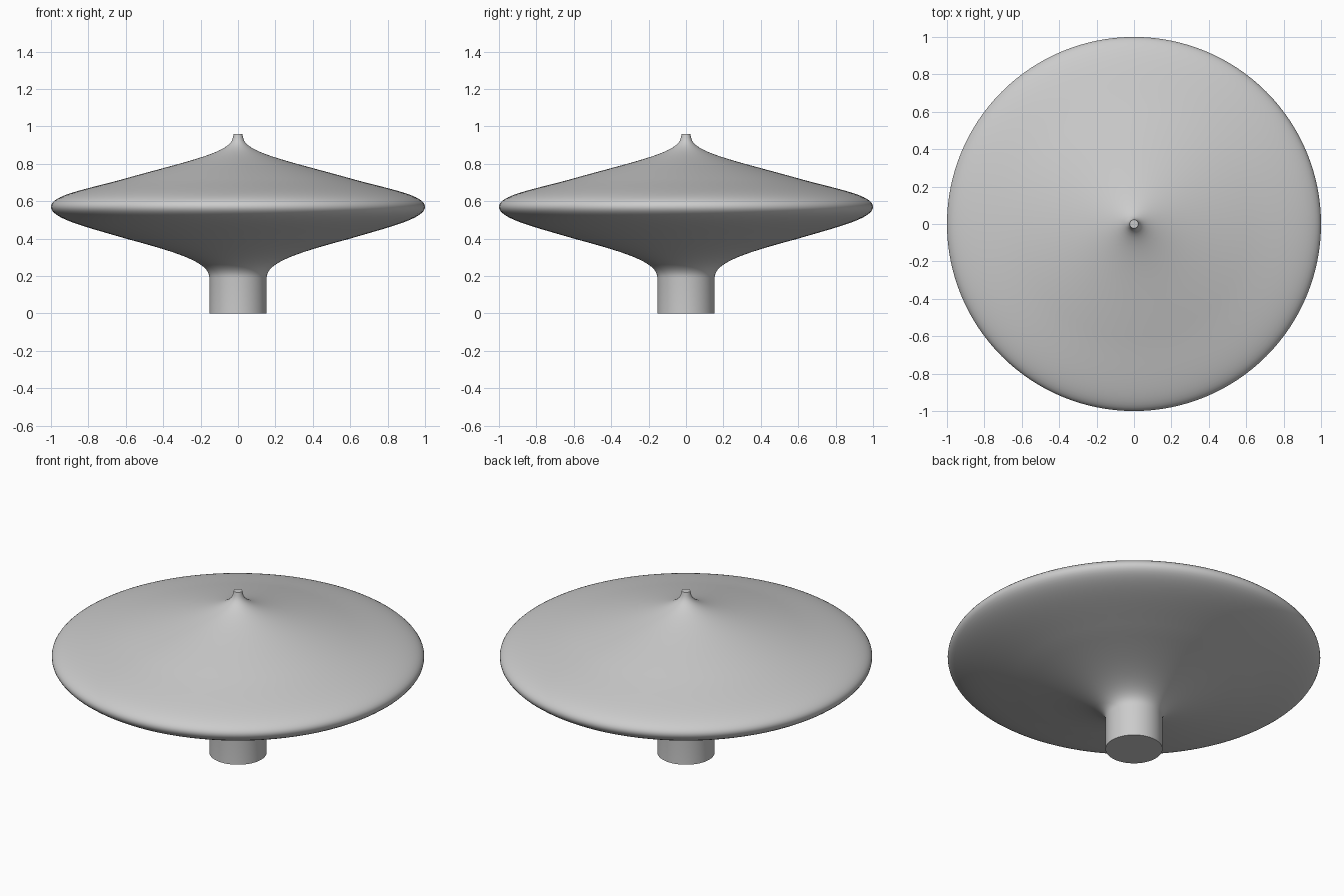
import bpy, bmesh, math
from mathutils import Vector
from mathutils.geometry import interpolate_bezier

cube = bpy.data.objects.get("Cube")
if cube:
    bpy.data.objects.remove(cube)

# Single flat grey
grey = bpy.data.materials.new("light grey")
grey.use_nodes = True
colour = (0.6, 0.6, 0.6, 1)
grey.diffuse_color = colour
grey.node_tree.nodes["Principled BSDF"].inputs["Base Color"].default_value = colour


def curve(a, b, c, d, steps=16):
    """Points of one profile curve, without its last point."""
    pts = [Vector((r, 0, z)) for r, z in (a, b, c, d)]
    return interpolate_bezier(*pts, steps + 1)[:-1]


# Profile from the foot up: stem, lower flare, rim, upper slope, tip
profile = [Vector((0, 0, 0)), Vector((0.153, 0, 0))]
profile += curve((0.153, 0.19), (0.153, 0.27), (0.3, 0.32), (0.6, 0.4))
profile += curve((0.6, 0.4), (0.8, 0.46), (1, 0.505), (1, 0.57))
profile += curve((1, 0.57), (1, 0.635), (0.8, 0.665), (0.6, 0.722))
profile += curve((0.6, 0.722), (0.25, 0.82), (0.04, 0.86), (0.027, 0.94))
profile += [Vector((0.027, 0, 0.94)), Vector((0.023, 0, 0.96)), Vector((0, 0, 0.96))]

# Spin the profile into one closed body
bm = bmesh.new()
verts = [bm.verts.new(p) for p in profile]
edges = [bm.edges.new(pair) for pair in zip(verts, verts[1:])]
bmesh.ops.spin(bm, geom=verts + edges, cent=(0, 0, 0), axis=(0, 0, 1),
               angle=math.tau, steps=128, use_merge=True)
bmesh.ops.remove_doubles(bm, verts=bm.verts, dist=0.0001)
bmesh.ops.recalc_face_normals(bm, faces=bm.faces)

mesh = bpy.data.meshes.new("spinning_top_body")
bm.to_mesh(mesh)
bm.free()
mesh.materials.append(grey)
body = bpy.data.objects.new("spinning_top_body", mesh)
bpy.context.collection.objects.link(body)

# Smooth surface with crisp edges at the foot and tip
bpy.ops.object.select_all(action="DESELECT")
body.select_set(True)
bpy.context.view_layer.objects.active = body
bpy.ops.object.shade_smooth_by_angle(angle=math.radians(40))
